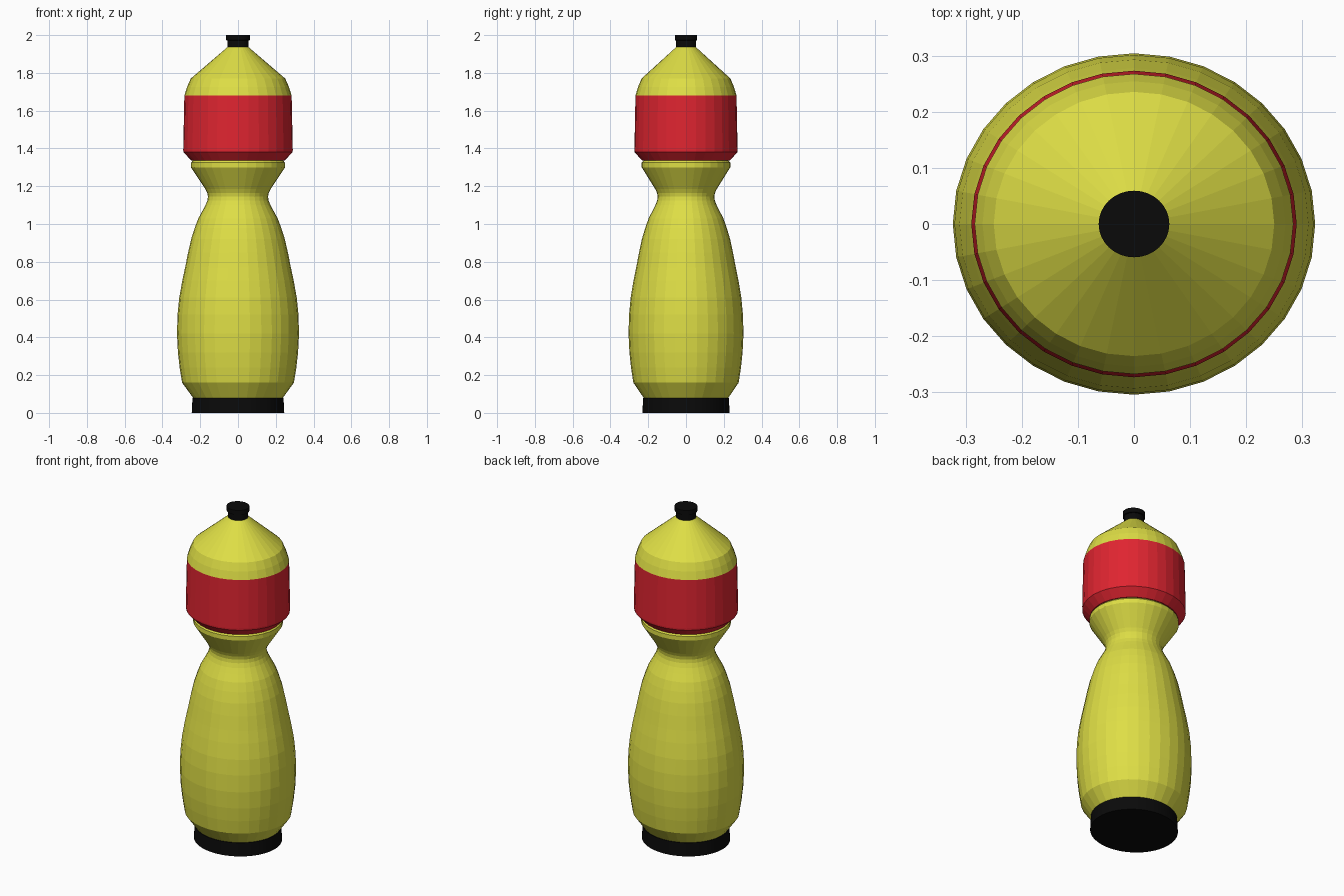
import bpy, bmesh, math

if "Cube" in bpy.data.objects:
    bpy.data.objects.remove(bpy.data.objects["Cube"])

SIDES = 32
Y_RATIO = 0.942  # the bottle is slightly oval


def material(name, rgb):
    m = bpy.data.materials.new(name)
    m.diffuse_color = (*rgb, 1)
    m.use_nodes = True
    m.node_tree.nodes["Principled BSDF"].inputs["Base Color"].default_value = m.diffuse_color
    return m


yellow = material("yellow", (0.73, 0.73, 0.06))
red = material("red", (0.74, 0.018, 0.03))
black = material("black", (0.003, 0.003, 0.003))


def lathe(name, profile, mat, bottom=False, top=False, sides=SIDES):
    """Revolve (radius, height) points into an oval solid."""
    bm = bmesh.new()
    rings = []
    for r, z in profile:
        ring = []
        for i in range(sides):
            a = 2 * math.pi * i / sides
            ring.append(bm.verts.new((r * math.cos(a), r * Y_RATIO * math.sin(a), z)))
        rings.append(ring)
    for lo, hi in zip(rings, rings[1:]):
        for i in range(sides):
            j = (i + 1) % sides
            bm.faces.new((lo[i], lo[j], hi[j], hi[i]))
    if bottom:
        bm.faces.new(rings[0][::-1])
    if top:
        bm.faces.new(rings[-1])
    me = bpy.data.meshes.new(name)
    bm.to_mesh(me)
    bm.free()
    me.materials.append(mat)
    ob = bpy.data.objects.new(name, me)
    bpy.context.collection.objects.link(ob)
    return ob


# Black foot
lathe("base", [(0.245, 0), (0.241, 0.08)], black, True, True, 64)

# Lower body, waist and flared neck
lathe("lower_body", [
    (0.238, 0.08), (0.296, 0.16), (0.309, 0.24), (0.318, 0.32), (0.323, 0.42),
    (0.32, 0.52), (0.311, 0.61), (0.295, 0.70), (0.28, 0.77), (0.264, 0.85),
    (0.248, 0.92), (0.229, 0.98), (0.21, 1.03), (0.188, 1.07), (0.172, 1.10),
    (0.162, 1.125), (0.159, 1.145), (0.163, 1.165), (0.173, 1.185),
    (0.249, 1.30), (0.249, 1.325), (0.235, 1.34)], yellow, True, True)

# Red grip band
lathe("grip_band", [(0.246, 1.335), (0.289, 1.38), (0.290, 1.39), (0.284, 1.68)],
      red, True, False)

# Shoulder and cone
lathe("shoulder", [(0.284, 1.68), (0.27, 1.725), (0.25, 1.77), (0.055, 1.937)],
      yellow, False, True)

# Black nozzle cap
lathe("cap", [(0.056, 1.935), (0.056, 1.972), (0.063, 1.973), (0.063, 2.0)],
      black, True, True)
